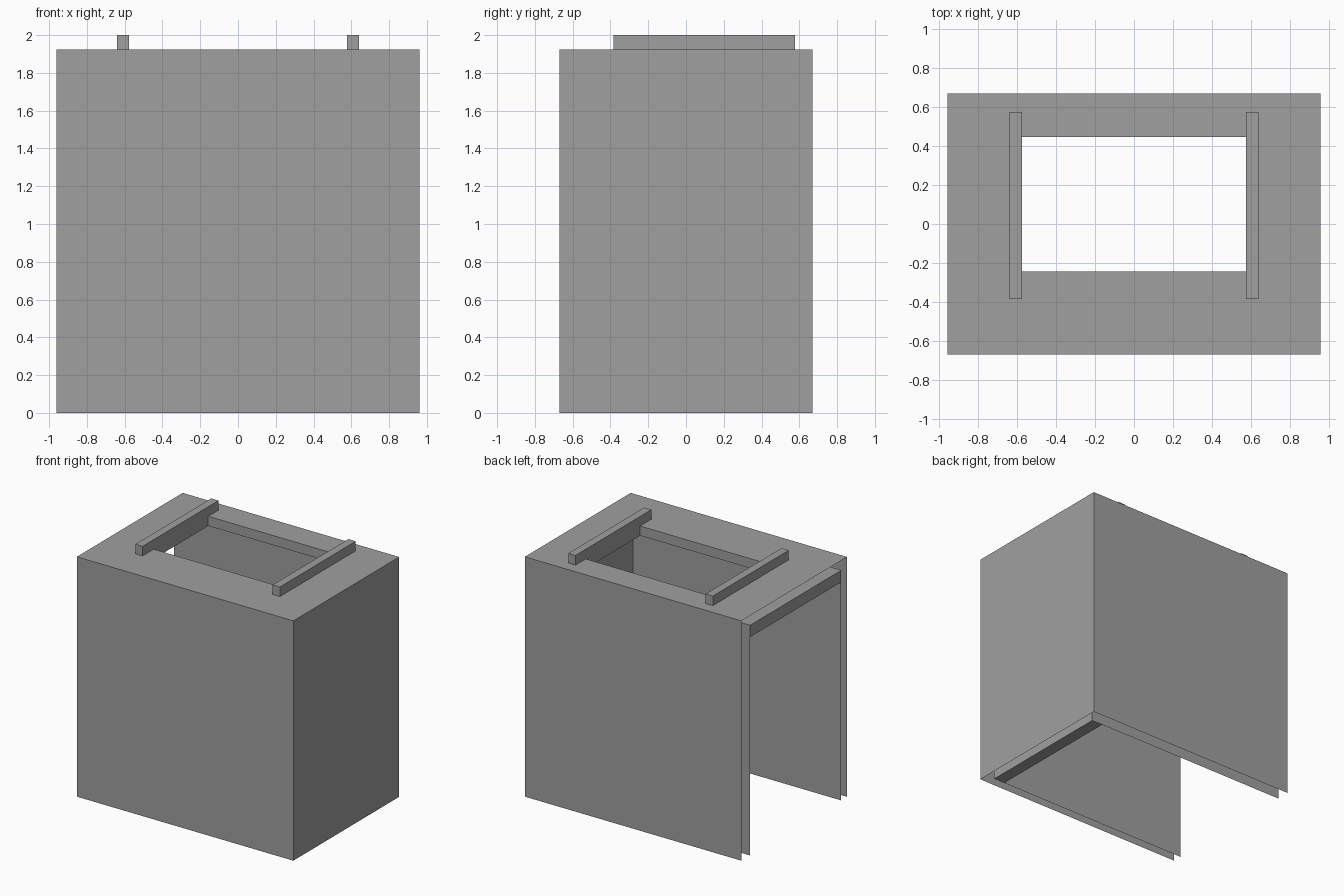
import bpy

if "Cube" in bpy.data.objects:
    bpy.data.objects.remove(bpy.data.objects["Cube"])

X, Y, Z = 0.96, 0.67, 1.923            # outer shell half sizes and height
IX, IY0, IY1, IZ = 0.885, -0.595, 0.56, 1.846  # inner lining limits
HX, HY0, HY1 = 0.577, -0.243, 0.447    # top opening

grey = bpy.data.materials.new("grey")
grey.diffuse_color = (0.35, 0.35, 0.35, 1)
grey.use_nodes = True
grey.node_tree.nodes["Principled BSDF"].inputs["Base Color"].default_value = grey.diffuse_color


def make(name, verts, faces):
    mesh = bpy.data.meshes.new(name)
    mesh.from_pydata(verts, [], faces)
    mesh.materials.append(grey)
    obj = bpy.data.objects.new(name, mesh)
    bpy.context.collection.objects.link(obj)
    return obj


def box(name, x0, x1, y0, y1, z0, z1):
    v = [(x, y, z) for z in (z0, z1) for x, y in ((x0, y0), (x1, y0), (x1, y1), (x0, y1))]
    return make(name, v, [(3, 2, 1, 0), (4, 5, 6, 7)] +
                [(i, (i + 1) % 4, (i + 1) % 4 + 4, i + 4) for i in range(4)])


def rect(x0, x1, y0, y1, z):
    return [(x0, y0, z), (x1, y0, z), (x1, y1, z), (x0, y1, z)]


def hood(name, x0, x1, y0, y1, top):
    """Sheet hood, open below and on the left, with the opening in its top."""
    v = rect(x0, x1, y0, y1, 0) + rect(x0, x1, y0, y1, top) + rect(-HX, HX, HY0, HY1, top)
    walls = [(i, i + 1, i + 5, i + 4) for i in range(3)]
    lid = [(i + 4, (i + 1) % 4 + 4, (i + 1) % 4 + 8, i + 8) for i in range(4)]
    return make(name, v, walls + lid)


# outer and inner sheets
hood("outer_shell", -X, X, -Y, Y, Z)
hood("inner_lining", -X, IX, IY0, IY1, IZ)

# rim joining the two layers around the opening
make("opening_rim", rect(-HX, HX, HY0, HY1, IZ) + rect(-HX, HX, HY0, HY1, Z),
     [(i, i + 4, (i + 1) % 4 + 4, (i + 1) % 4) for i in range(4)])

# lips at the open left end and at the foot of the right wall
box("upper_lip", -X, -X + 0.096, IY0, IY1, IZ - 0.096, IZ - 0.001)
box("lower_lip", IX - 0.1, IX - 0.001, IY0, IY1, 0, 0.096)

# rails on top, either side of the opening
for side, x0 in (("left", -HX - 0.064), ("right", HX)):
    box(side + "_rail", x0, x0 + 0.064, -0.385, 0.576, Z, 2.0)
